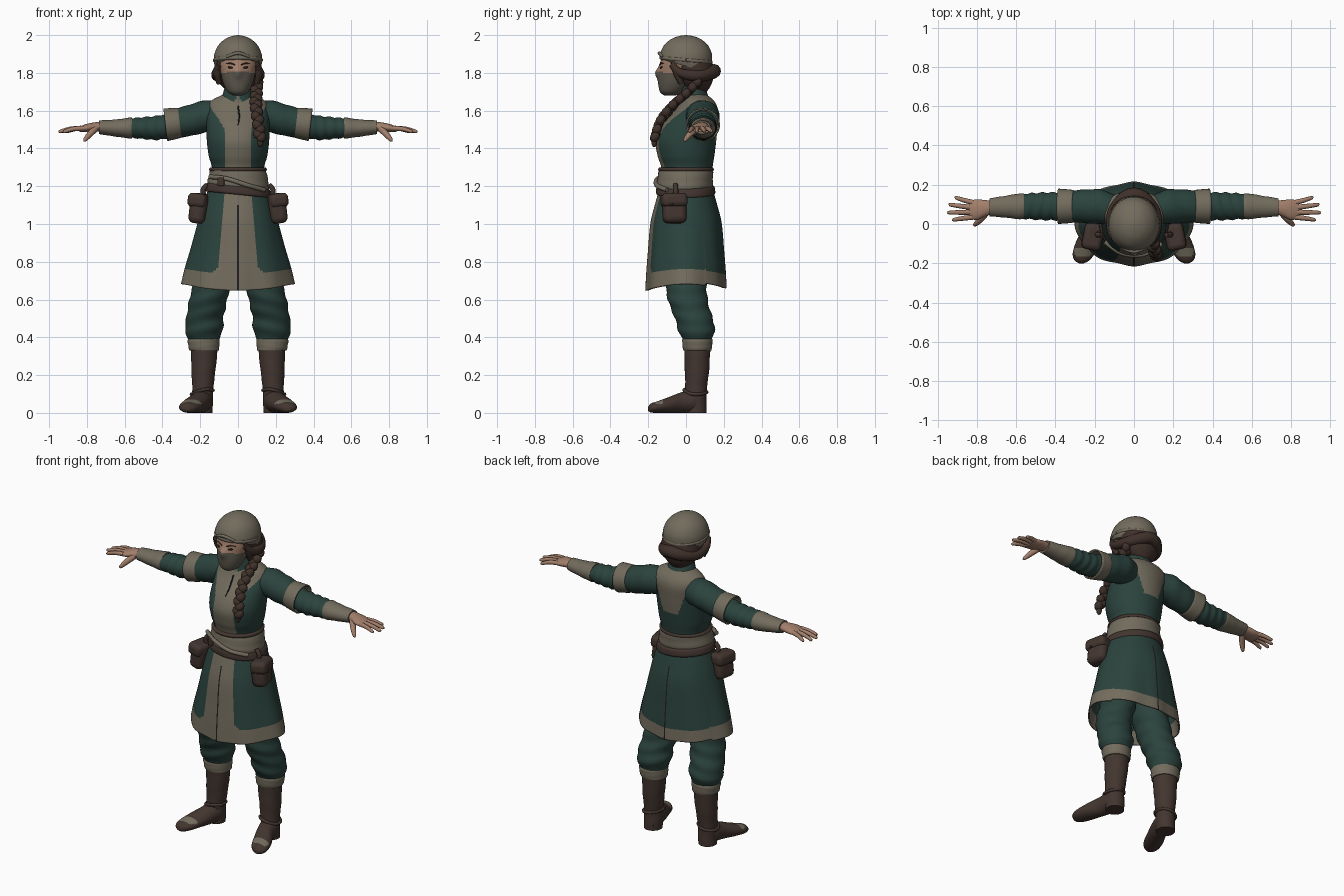
import bpy, bmesh, math
from mathutils import Vector

COLOURS = {"green_cloth": (0.024, 0.056, 0.047), "beige_cloth": (0.17, 0.15, 0.11),
           "brown_leather": (0.056, 0.036, 0.029), "brown_hair": (0.05, 0.03, 0.023),
           "skin": (0.36, 0.21, 0.145), "mask_cloth": (0.11, 0.098, 0.075),
           "dark_trim": (0.015, 0.012, 0.011)}
NAMES = list(COLOURS)
MATS = []
for n, c in COLOURS.items():
    m = bpy.data.materials.new(n)
    m.diffuse_color = (*c, 1)
    MATS.append(m)
GREEN, BEIGE, LEATHER, HAIR, SKIN, MASK, DARK = range(7)


def finish(o, name, mat=None, angle=50):
    o.name = name
    if mat is not None:
        o.data.materials.clear()
        o.data.materials.append(MATS[mat])
    bpy.ops.object.select_all(action='DESELECT')
    o.select_set(True)
    bpy.context.view_layer.objects.active = o
    bpy.ops.object.shade_smooth_by_angle(angle=math.radians(angle))
    return o


def smooth(rings, steps):
    """Catmull-Rom interpolation between cross-sections."""
    out = []
    for i in range(len(rings) - 1):
        a, b, c, d = (rings[max(i - 1, 0)], rings[i], rings[i + 1], rings[min(i + 2, len(rings) - 1)])
        for k in range(steps):
            t = k / steps
            out.append([0.5 * (2 * q + (r - p) * t + (2 * p - 5 * q + 4 * r - s) * t * t
                               + (3 * q - p - 3 * r + s) * t ** 3) for p, q, r, s in zip(a, b, c, d)])
    return out + [list(rings[-1])]


def loft(name, rings, mat, axis='z', n=32, steps=4, side=1, rule=None, warp=None,
         ripple=(0, 0), cap=True, cuts=(), thick=0, angle=50):
    """Rings are (position, centre 1, centre 2, radius 1, radius 2) along an axis."""
    bm = bmesh.new()
    loops = []
    for p, c1, c2, r1, r2 in smooth(rings, steps):
        loop = []
        for j in range(n):
            a = 2 * math.pi * j / n
            k = 1 + ripple[0] * math.sin(ripple[1] * p + 2 * math.cos(a))
            u, v = c1 + r1 * k * math.cos(a), c2 + r2 * k * math.sin(a)
            co = {'z': (u, v, p), 'x': (p, u, v), 'y': (u, p, v)}[axis]
            co = warp(*co) if warp else co
            loop.append(bm.verts.new((co[0] * side, co[1], co[2])))
        loops.append(loop)
    for la, lb in zip(loops, loops[1:]):
        for j in range(n):
            bm.faces.new((la[j], la[(j + 1) % n], lb[(j + 1) % n], lb[j]))
    if cap:
        bm.faces.new(loops[0])
        bm.faces.new(loops[-1])
    for co, no in cuts:
        bmesh.ops.bisect_plane(bm, geom=bm.verts[:] + bm.edges[:] + bm.faces[:], plane_co=co, plane_no=no)
    bmesh.ops.recalc_face_normals(bm, faces=bm.faces[:])
    for f in bm.faces:
        c = f.calc_center_median()
        f.material_index = rule(c.x * side, c.y, c.z) if rule else mat
    me = bpy.data.meshes.new(name)
    bm.to_mesh(me)
    bm.free()
    for m in MATS:
        me.materials.append(m)
    o = bpy.data.objects.new(name, me)
    bpy.context.collection.objects.link(o)
    if thick:
        s = o.modifiers.new("thickness", 'SOLIDIFY')
        s.thickness = thick
    return finish(o, name, angle=angle)


def ball(name, loc, scale, mat, rot=(0, 0, 0)):
    bpy.ops.mesh.primitive_uv_sphere_add(segments=20, ring_count=12, location=loc, rotation=rot)
    o = bpy.context.object
    o.scale = scale
    return finish(o, name, mat)


def box(name, loc, size, mat, bevel=0.02, rot=(0, 0, 0)):
    bpy.ops.mesh.primitive_cube_add(size=1, location=loc, rotation=rot)
    o = bpy.context.object
    o.scale = size
    bpy.ops.object.transform_apply(location=False, rotation=False)
    b = o.modifiers.new("bevel", 'BEVEL')
    b.width, b.segments = bevel, 3
    return finish(o, name, mat)


def tube(name, pts, mat, side=1):
    """Points are (x, y, z, radius)."""
    cu = bpy.data.curves.new(name, 'CURVE')
    cu.dimensions, cu.bevel_depth, cu.bevel_resolution, cu.use_fill_caps = '3D', 1, 4, True
    sp = cu.splines.new('POLY')
    dense = smooth(pts, 5)
    sp.points.add(len(dense) - 1)
    for q, (x, y, z, r) in zip(sp.points, dense):
        q.co, q.radius = (x * side, y, z, 1), r
    o = bpy.data.objects.new(name, cu)
    bpy.context.collection.objects.link(o)
    bpy.ops.object.select_all(action='DESELECT')
    o.select_set(True)
    bpy.context.view_layer.objects.active = o
    bpy.ops.object.convert(target='MESH')
    return finish(bpy.context.object, name, mat)


# --- tunic upper body: front panel and shoulder yoke ---
def torso_rule(x, y, z):
    if y < 0.05:
        return BEIGE if abs(x) < 0.07 + 1.5 * max(0, z - 1.48) ** 1.5 + (0.05 if z > 1.645 else 0) else GREEN
    lim = 0.05 + 0.35 * (z - 1.43) + 3.5 * max(0, z - 1.54) ** 1.5
    return BEIGE if z > 1.43 and abs(x) < lim else GREEN


loft("tunic_body", [(1.17, 0, 0, .15, .135), (1.29, 0, .005, .138, .135), (1.36, 0, 0, .155, .15),
                    (1.44, 0, 0, .165, .16), (1.52, 0, .02, .167, .147), (1.60, 0, .055, .168, .115),
                    (1.65, 0, .06, .145, .09), (1.685, 0, .05, .08, .06)], GREEN, n=112, steps=9, rule=torso_rule,
     cuts=[((s * .07, 0, 0), (1, 0, 0)) for s in (-1, 1)])
loft("collar", [(1.61, 0, .05, .11, .09), (1.66, 0, .047, .09, .078), (1.73, 0, .035, .068, .062)], GREEN, n=64,
     rule=lambda x, y, z: BEIGE if y < 0.03 and abs(x) < .5 * (1.685 - z) else GREEN)
tube("collar_lacing", [(0, -.125, 1.52, .003), (.006, -.09, 1.57, .004), (0, -.045, 1.625, .004)], DARK)


# --- skirt with hem, front panel and slits ---
def skirt_warp(x, y, z):
    w = max(0, (1.15 - z) / .5)
    k = 1 + 0.018 * w * math.cos(8 * math.atan2(y, x))
    return x * k, y * k, z + w * 0.035 * (x / .3) ** 2 + w * (0.012 if y > .1 else 0)


def skirt_rule(x, y, z):
    if abs(x) < 0.004 and z < 1.1:
        return DARK
    hem = 0.735 + 0.035 * (x / .3) ** 2
    if y < 0:
        edge = .07 + .085 * (1.18 - z)
        d = abs(x) - edge
        if d < 0 or (d < .03 and z < hem + .03 - d):
            return BEIGE
    return BEIGE if z < hem else GREEN


loft("skirt", [(1.21, 0, 0, .148, .135), (1.1, 0, 0, .187, .165), (1.0, 0, 0, .213, .188), (.85, 0, 0, .25, .2),
               (.75, 0, 0, .276, .207), (.648, 0, 0, .297, .212)], GREEN, n=128, steps=8, rule=skirt_rule,
     warp=skirt_warp, cap=False, thick=.008,
     cuts=[((s * .004, 0, 0), (1, 0, 0)) for s in (-1, 1)] + [((s * .07, 0, 1.18), (1, 0, s * .085)) for s in (-1, 1)])

# --- waist sash and belts ---
loft("sash", [(1.185, 0, -.008, .162, .145), (1.22, 0, -.006, .162, .148), (1.285, 0, 0, .148, .143)], BEIGE,
     n=48, ripple=(.012, 110))
loft("sash_trim", [(1.28, 0, 0, .149, .144), (1.29, 0, 0, .153, .148), (1.3, 0, 0, .145, .14)], LEATHER, n=48)
loft("belt", [(1.155, 0, -.002, .172, .15), (1.165, 0, -.002, .178, .157), (1.195, 0, -.002, .17, .154),
              (1.203, 0, -.002, .16, .145)], LEATHER, n=48, warp=lambda x, y, z: (x, y, z - .1 * x))
tube("sash_strap", [(-.15, -.09, 1.25, .012), (-.06, -.15, 1.24, .012), (.05, -.155, 1.205, .012),
                    (.14, -.1, 1.18, .012)], BEIGE)
box("belt_buckle", (-.09, -.142, 1.225), (.035, .02, .05), LEATHER, .006, (0, 0, -.4))

# --- head, mask and face ---
def face_warp(x, y, z):
    bump = 0.018 * math.exp(-(x / .022) ** 2 - ((z - 1.80) / .03) ** 2) if y < -.06 else 0
    return x, y - bump, z


def face_rule(x, y, z):
    return MASK if z < 1.808 - .25 * abs(x) ** 1.5 and y < .0 else SKIN


loft("head", [(1.68, 0, -.085, .025, .03), (1.70, 0, -.078, .055, .06), (1.745, 0, -.062, .078, .085),
              (1.80, 0, -.045, .092, .1), (1.86, 0, -.03, .105, .105), (1.92, 0, -.02, .09, .1)], SKIN, n=64,
     steps=7, rule=face_rule, warp=face_warp)
for s in (-1, 1):
    ball("eye", (s * .038, -.131, 1.828), (.017, .007, .006), DARK, (0, s * -.15, s * .3))
    tube("eyebrow", [(.014, -.139, 1.842, .003), (.04, -.131, 1.851, .004), (.066, -.112, 1.847, .002)], HAIR, s)

# --- head wrap ---
loft("head_wrap", [(1.835, 0, .005, .122, .13), (1.86, 0, 0, .128, .138), (1.90, 0, 0, .125, .137),
                   (1.945, 0, 0, .105, .117), (1.978, 0, 0, .07, .08), (1.994, 0, 0, .035, .04),
                   (2.0, 0, 0, .003, .003)], BEIGE, n=48, steps=5,
     warp=lambda x, y, z: (x, y, z + (.03 * -y / .13 if z < 1.9 else 0) * (1.9 - z) / .06))
tube("wrap_band", [(.122 * math.cos(a), .13 * math.sin(a), 1.868 - .012 * math.sin(a), .011)
                   for a in [math.pi * 2 * i / 16 for i in range(17)]], BEIGE)
tube("wrap_fold", [(-.06, -.122, 1.885, .008), (0, -.141, 1.905, .009), (.06, -.122, 1.885, .008)], BEIGE)

# --- hair: back volume, rolled sides and long braid ---
loft("back_hair", [(1.70, 0, .065, .05, .045), (1.74, 0, .055, .095, .08), (1.80, 0, .045, .12, .105),
                   (1.86, 0, .03, .118, .108)], HAIR, n=40)
tube("hair_roll", [(-.1, -.075, 1.845, .016), (-.115, -.03, 1.80, .024), (-.105, .06, 1.785, .032),
                   (-.05, .13, 1.80, .036), (0, .148, 1.81, .037), (.05, .13, 1.80, .036),
                   (.105, .06, 1.785, .032), (.115, -.03, 1.80, .024), (.1, -.075, 1.845, .016)], HAIR)
for s in (-1, 1):
    tube("face_lock", [(.097, -.07, 1.86, .012), (.11, -.05, 1.80, .018), (.1, -.025, 1.745, .014)], HAIR, s)
braid = smooth([(.10, .06, 1.75), (.098, 0, 1.69), (.095, -.07, 1.63), (.105, -.135, 1.55), (.115, -.165, 1.46)], 4)
for i, (x, y, z) in enumerate(braid):
    k = -1 if i % 2 else 1
    ball("braid_strand", (x + k * .008, y, z), (.026, .024, .03), HAIR, (-.6, k * .5, 0))
ball("braid_tip", (.118, -.168, 1.435), (.016, .016, .028), HAIR)

FINGERS = [(.82, .035, .925, .022), (.83, .06, .95, .058), (.83, .085, .943, .098), (.815, .108, .912, .133)]
for s in (-1, 1):
    # --- arms ---
    loft("upper_sleeve", [(.10, .075, 1.57, .075, .08), (.17, .088, 1.57, .088, .085), (.25, .09, 1.55, .085, .084),
                          (.32, .09, 1.535, .08, .077)], GREEN, 'x', side=s, ripple=(.02, 70))
    loft("sleeve_cuff", [(.305, .09, 1.538, .078, .074), (.315, .09, 1.535, .084, .08), (.385, .09, 1.525, .09, .086)],
         BEIGE, 'x', side=s, cap=False, thick=.008, warp=lambda x, y, z: (x + .12 * (1.53 - z) * -1, y, z))
    loft("lower_sleeve", [(.33, .09, 1.53, .07, .066), (.42, .09, 1.51, .071, .064), (.5, .09, 1.508, .068, .058),
                          (.575, .09, 1.508, .062, .05)], GREEN, 'x', steps=8, side=s, ripple=(.05, 120))
    loft("forearm_wrap", [(.56, .09, 1.508, .064, .054), (.58, .09, 1.508, .066, .054), (.65, .088, 1.508, .056, .045),
                          (.735, .085, 1.512, .046, .036)], BEIGE, 'x', side=s, ripple=(.015, 90))
    # --- hands ---
    loft("palm", [(.72, .085, 1.515, .033, .026), (.76, .08, 1.513, .042, .025), (.80, .073, 1.508, .052, .022),
                  (.84, .073, 1.502, .046, .014)], SKIN, 'x', side=s)
    for x0, y0, x1, y1 in FINGERS:
        xm, ym = (x0 + x1) / 2, (y0 + y1) / 2
        tube("finger", [(x0, y0, 1.507, .0135), (xm, ym, 1.503, .012), (x1 - .008, y1, 1.49, .009),
                        (x1, y1, 1.488, .003)], SKIN, s)
    tube("thumb", [(.755, .055, 1.505, .018), (.785, .02, 1.475, .016), (.808, -.002, 1.448, .011),
                   (.815, -.008, 1.438, .004)], SKIN, s)
    # --- baggy trousers ---
    loft("trouser_leg", [(.9, .085, 0, .09, .11), (.75, .115, 0, .1, .11), (.64, .148, .003, .1, .107),
                         (.56, .165, .02, .1, .103), (.5, .176, .042, .098, .1), (.44, .18, .055, .1, .097),
                         (.38, .182, .06, .078, .075)], GREEN, steps=6, side=s, ripple=(.03, 75))
    # --- boots ---
    loft("boot_cuff", [(.33, .18, .06, .076, .073), (.34, .18, .06, .08, .077), (.385, .182, .06, .085, .08),
                       (.397, .182, .06, .078, .073)], BEIGE, side=s, ripple=(.015, 200))
    loft("boot_shaft", [(.345, .178, .06, .072, .069), (.22, .183, .058, .063, .064), (.12, .187, .053, .055, .056),
                        (.06, .188, .053, .055, .056), (0, .188, .055, .053, .054)], LEATHER, side=s,
         ripple=(.015, 60))
    loft("boot_foot", [(.1, .186, .035, .03, .033), (.05, .19, .06, .056, .06), (-.02, .205, .055, .056, .055),
                       (-.09, .235, .042, .06, .042), (-.15, .256, .031, .056, .031), (-.185, .265, .026, .038, .024),
                       (-.2, .267, .022, .012, .012)], LEATHER, 'y', steps=6, side=s,
         warp=lambda x, y, z: (x, y, max(z, 0)),
         rule=lambda x, y, z: BEIGE if -.165 < y < -.12 and z > .048 else LEATHER)
    tube("boot_strap", [(.132, .03, .12, .009), (.165, -.005, .125, .009), (.21, -.005, .115, .009),
                        (.243, .03, .1, .009), (.24, .08, .1, .009), (.19, .11, .11, .009), (.14, .08, .12, .009),
                        (.132, .03, .12, .009)], LEATHER, s)
    # --- belt pouches ---
    box("pouch", (s * .207, -.062, 1.078), (.09, .125, .15), LEATHER, .03, (0, s * -.12, s * .2))
    box("pouch_flap", (s * .209, -.064, 1.125), (.1, .137, .075), LEATHER, .025, (0, s * -.12, s * .2))
    tube("pouch_loop", [(.18, -.05, 1.14, .014), (.185, -.055, 1.18, .014), (.165, -.055, 1.21, .012)], LEATHER, s)
    ball("pouch_button", (s * .257, -.075, 1.105), (.006, .01, .01), DARK)
